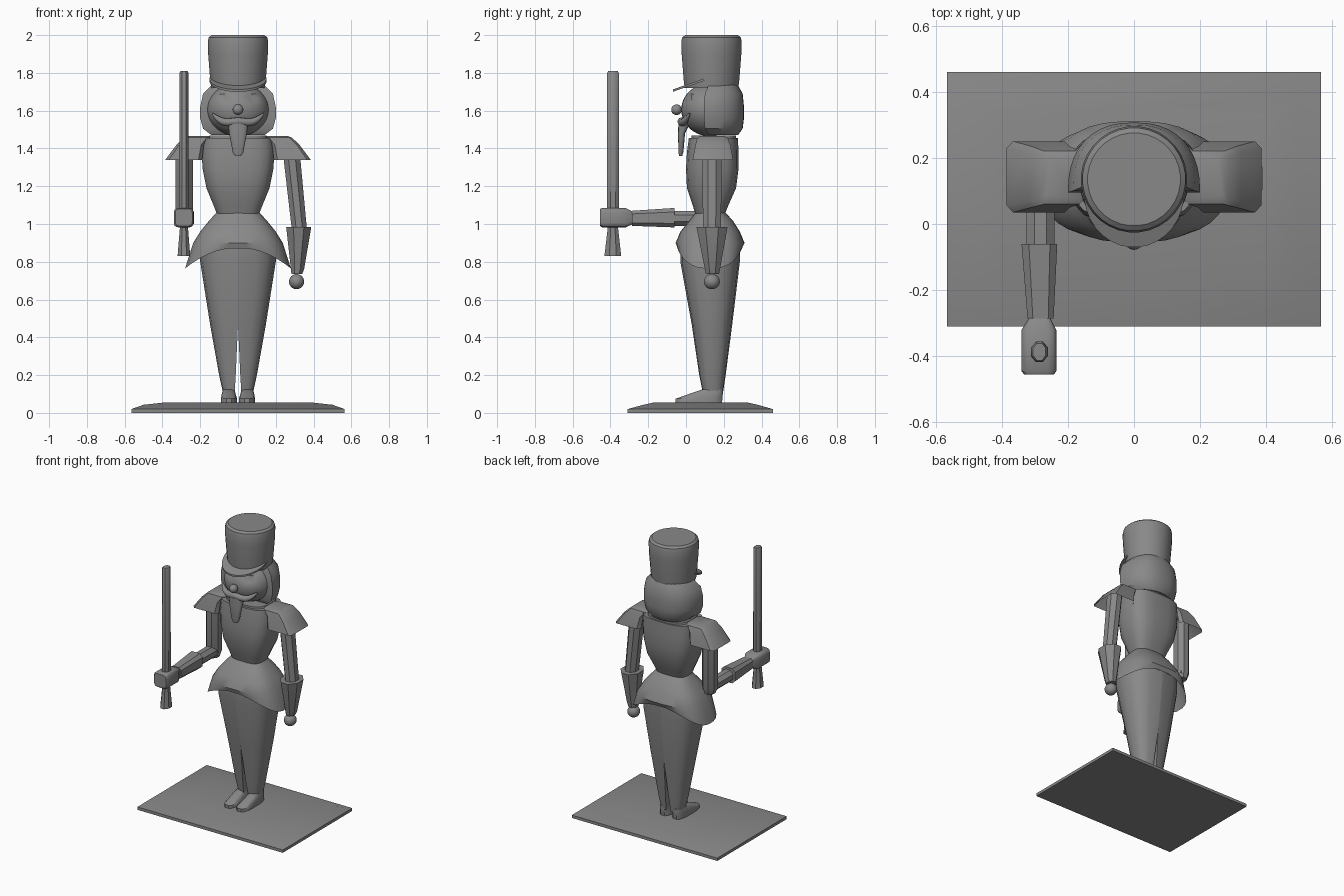
import bpy, bmesh
from math import cos, sin, pi, copysign

if "Cube" in bpy.data.objects:
    bpy.data.objects.remove(bpy.data.objects["Cube"])

mat = bpy.data.materials.new("plain_grey")
mat.use_nodes = True
GREY = (0.25, 0.25, 0.25, 1)
mat.diffuse_color = GREY
mat.node_tree.nodes["Principled BSDF"].inputs["Base Color"].default_value = GREY


def finish(obj, angle=35):
    obj.data.materials.append(mat)
    bpy.ops.object.select_all(action="DESELECT")
    obj.select_set(True)
    bpy.context.view_layer.objects.active = obj
    bpy.ops.object.shade_smooth_by_angle(angle=angle * pi / 180)
    return obj


def add_object(name, bm):
    bmesh.ops.recalc_face_normals(bm, faces=bm.faces)
    mesh = bpy.data.meshes.new(name)
    bm.to_mesh(mesh)
    bm.free()
    obj = bpy.data.objects.new(name, mesh)
    bpy.context.collection.objects.link(obj)
    return finish(obj)


def outline(n, p, half):
    """Unit superellipse, or half of one with a flat side on x or y."""
    if half:
        start = -pi / 2 if half == "x" else 0
        angles = [start + pi * i / (n - 1) for i in range(n)]
    else:
        angles = [2 * pi * (i + 0.5) / n for i in range(n)]
    pts = [(copysign(abs(cos(a)) ** p, cos(a)), copysign(abs(sin(a)) ** p, sin(a)))
           for a in angles]
    mx, my = max(abs(u) for u, v in pts), max(abs(v) for u, v in pts)
    return [(u / mx, v / my) for u, v in pts]


def loft(name, rings, n=8, p=1.0, half=None, along_y=False, side=1,
         lift=None, open_start=False):
    """Skin rings given as bounds (x0, x1, y0, y1, height)."""
    bm = bmesh.new()
    loops = []
    for x0, x1, y0, y1, h in rings:
        cx, rx = (x0, x1 - x0) if half == "x" else ((x0 + x1) / 2, (x1 - x0) / 2)
        cy, ry = (y0, y1 - y0) if half == "y" else ((y0 + y1) / 2, (y1 - y0) / 2)
        loop = []
        for u, v in outline(n, p, half):
            x, y = side * (cx + rx * u), cy + ry * v
            z = h + (lift(x, y, h) if lift else 0)
            loop.append(bm.verts.new((x, z, y) if along_y else (x, y, z)))
        loops.append(loop)
    for a, b in zip(loops, loops[1:]):
        for i in range(n):
            j = (i + 1) % n
            bm.faces.new((a[i], a[j], b[j], b[i]))
    if not open_start:
        bm.faces.new(loops[0])
    bm.faces.new(loops[-1])
    return add_object(name, bm)


def ball(name, centre, size, dent=None):
    bm = bmesh.new()
    bmesh.ops.create_uvsphere(bm, u_segments=32, v_segments=20, radius=1)
    for v in bm.verts:
        v.co = [c + s * k for c, s, k in zip(centre, size, v.co)]
        if dent:
            v.co.y += dent(v.co)
    return add_object(name, bm)


def sym(*rows):
    """Rings symmetric in x: (half width, y0, y1, z)."""
    return [(-w, w, y0, y1, z) for w, y0, y1, z in rows]


# Base plinth
loft("base", sym((.565, -.31, .46, 0), (.565, -.31, .46, .02),
                 (.5, -.225, .38, .043), (.4, -.175, .33, .054)), n=4)

# Legs, shoes and shoulder pads
for side, word in ((1, "left"), (-1, "right")):
    loft(word + "_leg", [(.018, .078, .09, .195, .1), (.012, .1, .07, .21, .2),
                         (0, .148, .03, .245, .47), (0, .2, -.03, .285, .8),
                         (0, .2, -.03, .285, .88)], n=9, p=.75, half="x", side=side)
    loft(word + "_shoe", [(.005, .09, -.055, .19, .05), (.005, .09, -.055, .193, .075),
                          (.014, .085, .03, .195, .105), (.018, .078, .09, .195, .125)],
         n=16, p=.7, side=side)
    loft(word + "_shoulder_pad", [(.19, .385, .035, .25, 1.34), (.18, .325, .05, .235, 1.42),
                                  (.15, .285, .06, .22, 1.458), (.15, .265, .075, .2, 1.465)],
         p=.25, side=side, open_start=True)

# Coat skirt with a hem that rises at front and back
loft("coat_skirt", sym((.28, -.045, .295, .765), (.237, -.055, .31, .9),
                       (.2, -.03, .285, .96), (.155, .015, .25, 1.015),
                       (.115, .05, .21, 1.06)),
     n=32, p=.75, open_start=True,
     lift=lambda x, y, h: .11 * (1 - (x / .28) ** 2) if h < .8 else 0)

# Torso and collar
loft("torso", sym((.11, .05, .205, 1.05), (.13, .035, .225, 1.1), (.167, .005, .265, 1.19),
                  (.187, 0, .278, 1.29), (.193, .005, .278, 1.38), (.188, .015, .275, 1.455)),
     n=20, p=.65)
loft("collar", sym((.155, .03, .265, 1.45), (.15, .03, .265, 1.468)), n=20, p=.65)

# Left arm, hanging
loft("left_arm", [(.285, .365, .09, .185, .97), (.235, .325, .085, .19, 1.4)])
loft("left_cuff", [(.283, .34, .105, .175, .735), (.28, .35, .1, .18, .76),
                   (.255, .388, .055, .22, .985)])
ball("left_hand", (.31, .137, .695), (.04, .042, .04))

# Right arm, bent forward
loft("right_upper_arm", [(-.315, -.25, .1, .175, .985), (-.33, -.237, .085, .19, 1.03),
                         (-.33, -.237, .085, .19, 1.4)])
loft("right_forearm", [(-.325, -.24, .99, 1.07, -.08), (-.325, -.24, .99, 1.07, .12),
                       (-.31, -.25, 1.0, 1.06, .175)], along_y=True)
loft("right_cuff", [(-.322, -.243, .99, 1.07, -.285), (-.34, -.232, .982, 1.085, -.06)],
     p=.6, along_y=True)
loft("right_hand", [(-.332, -.242, .99, 1.08, -.455), (-.34, -.235, .982, 1.085, -.445),
                    (-.34, -.235, .982, 1.085, -.32), (-.315, -.255, 1.0, 1.065, -.28)],
     n=16, p=.4, along_y=True)

# Upright musket held in the right hand
loft("musket", [(-.32, -.253, -.432, -.343, .83), (-.306, -.266, -.412, -.362, 1.0),
                (-.312, -.26, -.418, -.355, 1.06), (-.31, -.262, -.417, -.356, 1.8),
                (-.305, -.267, -.412, -.361, 1.81)])


# Head with dented eye sockets
def eye_sockets(co):
    d = ((abs(co.x) - .075) / .03) ** 2 + ((co.z - 1.665) / .022) ** 2
    return .02 * max(0, 1 - d) if co.y < .1 else 0


ball("head", (0, .125, 1.605), (.165, .15, .14), eye_sockets)
ball("nose", (0, -.05, 1.605), (.028, .028, .028))
loft("hair", sym((.14, .12, .275, 1.47), (.185, .1, .3, 1.505), (.2, .095, .307, 1.56),
                 (.2, .095, .307, 1.62), (.185, .1, .3, 1.69), (.14, .12, .275, 1.735)),
     n=21, p=.85, half="y")
loft("beard", sym((.016, -.036, -.02, 1.36), (.028, -.04, -.014, 1.38),
                  (.047, -.042, -.005, 1.48), (.055, -.04, .03, 1.55)), n=16, p=.7)

# Moustache as a tapered curve
curve = bpy.data.curves.new("moustache", "CURVE")
curve.dimensions = "3D"
curve.bevel_depth = .022
curve.bevel_resolution = 3
curve.use_fill_caps = True
half_path = [(.135, .02, 1.585, .2), (.105, -.005, 1.55, .8), (.06, -.018, 1.53, 1)]
path = half_path + [(0, -.028, 1.55, .9)] + [(-x, y, z, r) for x, y, z, r in half_path[::-1]]
spline = curve.splines.new("NURBS")
spline.points.add(len(path) - 1)
for point, (x, y, z, r) in zip(spline.points, path):
    point.co = (x, y, z, 1)
    point.radius = r
spline.use_endpoint_u = True
temp = bpy.data.objects.new("moustache_path", curve)
bpy.context.collection.objects.link(temp)
bpy.context.view_layer.update()
mesh = bpy.data.meshes.new_from_object(temp.evaluated_get(bpy.context.evaluated_depsgraph_get()))
bpy.data.objects.remove(temp)
mesh.materials.clear()
moustache = bpy.data.objects.new("moustache", mesh)
bpy.context.collection.objects.link(moustache)
finish(moustache, 50)

# Tall hat and tilted visor
loft("hat", sym(*[(r, .135 - r, .135 + r, z) for r, z in
                  ((.142, 1.72), (.147, 1.76), (.158, 1.9), (.16, 1.965),
                   (.155, 1.988), (.14, 2.0))]), n=32)
loft("visor", sym((.15, -.07, .25, 1.7), (.15, -.07, .25, 1.712)), n=32,
     lift=lambda x, y, h: .35 * (y + .07))
